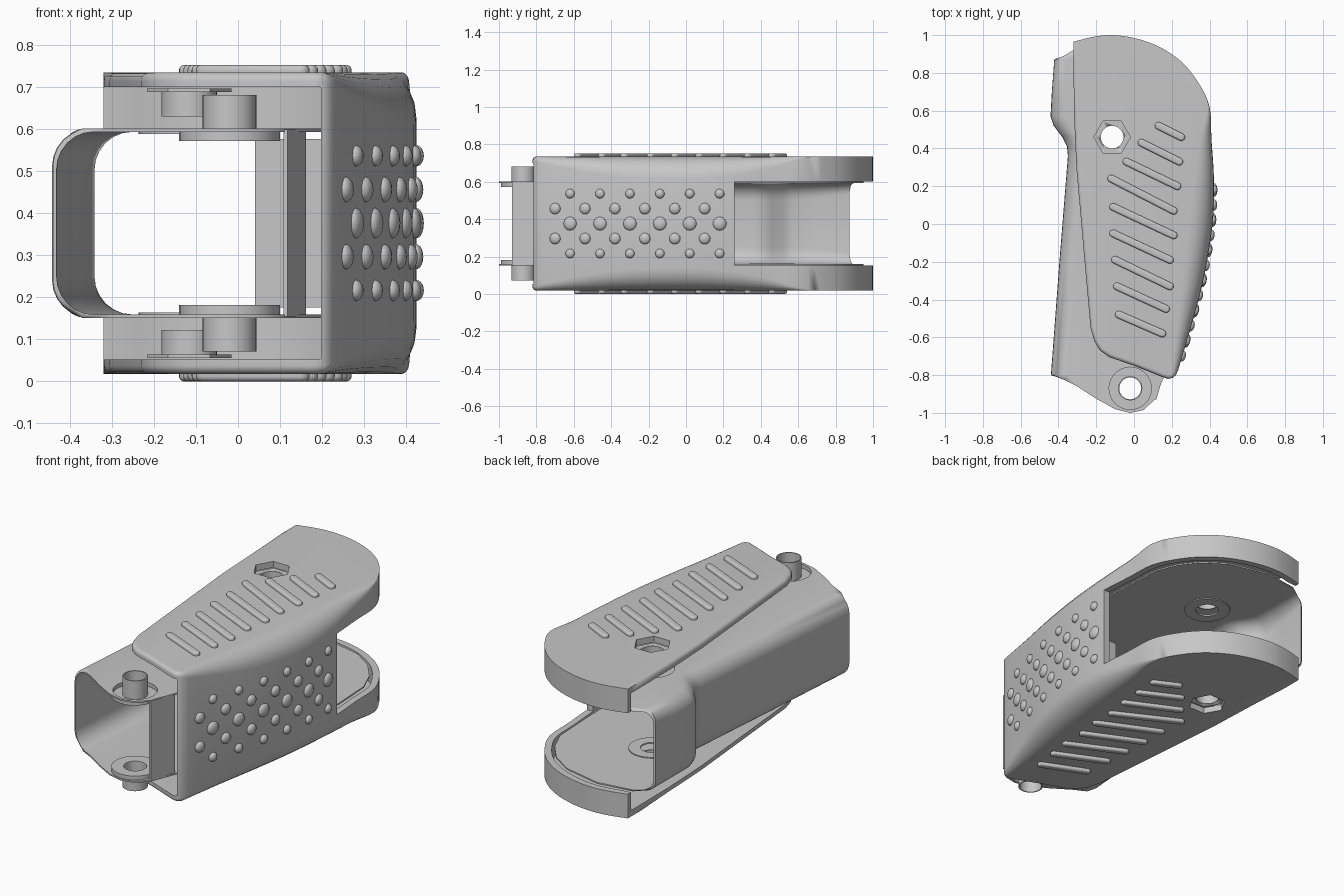
import bpy, bmesh
from math import sin, cos, pi, atan2
from mathutils import Vector, Matrix

if "Cube" in bpy.data.objects:
    bpy.data.objects.remove(bpy.data.objects["Cube"])

ZC = 0.376  # mid height: every part is symmetric about it
BOLT, PIVOT = (-0.116, 0.46), (-0.02, -0.87)

GREY = (0.57, 0.57, 0.57, 1)
grey = bpy.data.materials.new("plain grey")
grey.use_nodes = True
grey.diffuse_color = GREY
grey.node_tree.nodes["Principled BSDF"].inputs["Base Color"].default_value = GREY


def finish(name, bm, smooth=True):
    bmesh.ops.remove_doubles(bm, verts=bm.verts, dist=1e-5)
    bmesh.ops.recalc_face_normals(bm, faces=bm.faces)
    me = bpy.data.meshes.new(name)
    bm.to_mesh(me)
    bm.free()
    me.materials.append(grey)
    ob = bpy.data.objects.new(name, me)
    ob.location.z = ZC
    bpy.context.collection.objects.link(ob)
    if smooth:
        shade(ob)
    return ob


def shade(ob):
    bpy.ops.object.select_all(action='DESELECT')
    ob.select_set(True)
    bpy.context.view_layer.objects.active = ob
    bpy.ops.object.shade_smooth_by_angle(angle=0.6)


def cut(ob, cutter):
    cutter.hide_render = True
    mod = ob.modifiers.new("cut", 'BOOLEAN')
    mod.operation, mod.solver, mod.object = 'DIFFERENCE', 'EXACT', cutter
    bpy.context.view_layer.objects.active = ob
    bpy.ops.object.modifier_apply(modifier=mod.name)
    bpy.data.objects.remove(cutter)


def normals(pts):
    # outward normals of a clockwise outline
    out = []
    for i in range(len(pts)):
        a = (pts[i] - pts[i - 1]).to_2d().normalized()
        b = (pts[(i + 1) % len(pts)] - pts[i]).to_2d().normalized()
        out.append(Vector((-(a + b).y, (a + b).x, 0)).normalized())
    return out


def spline(pts, n=4):
    # open smooth curve through (x, y, fillet) points
    ext = [2 * pts[0] - pts[1]] + pts + [2 * pts[-1] - pts[-2]]
    out = []
    for a, b, c, d in zip(ext, ext[1:], ext[2:], ext[3:]):
        for j in range(n):
            t = j / n
            p = 0.5 * (2 * b + (c - a) * t + (2 * a - 5 * b + 4 * c - d) * t * t
                       + (3 * b - a - 3 * c + d) * t ** 3)
            p.z = p.z if p.z > 0.004 else 0
            out.append(p)
    return out + [pts[-1]]


def pillow(name, pts, half, inset=None):
    # solid with an outline whose top and bottom fillet varies along the edge
    nrm = [inset] * len(pts) if inset else normals(pts)
    bm, rings, steps = bmesh.new(), [], 6
    levels = [(s, k * pi / 2 / steps) for s, order in ((-1, range(steps, -1, -1)), (1, range(steps + 1)))
              for k in order]
    for s, t in levels:
        ring = []
        for p, n in zip(pts, nrm):
            q = Vector((p.x, p.y, 0)) - n * p.z * (1 - cos(t))
            q.z = s * (half - p.z * (1 - sin(t)))
            ring.append(bm.verts.new(q))
        rings.append(ring)
    for a, b in zip(rings, rings[1:]):
        for i in range(len(a)):
            j = (i + 1) % len(a)
            bm.faces.new((a[i], a[j], b[j], b[i]))
    bm.faces.new(rings[0])
    bm.faces.new(rings[-1])
    return finish(name, bm, False)


def prism(name, x, y, r, z0, z1, sides=32):
    bm = bmesh.new()
    turn = Matrix.Rotation(pi / 2 if sides == 6 else 0, 4, 'Z')
    bmesh.ops.create_cone(bm, cap_ends=True, segments=sides, radius1=r, radius2=r, depth=z1 - z0,
                          matrix=Matrix.Translation((x, y, (z0 + z1) / 2)) @ turn)
    return finish(name, bm)


def box(name, lo, hi):
    lo, hi = Vector(lo), Vector(hi)
    bm = bmesh.new()
    bmesh.ops.create_cube(bm, size=1, matrix=Matrix.Translation((lo + hi) / 2) @ Matrix.Diagonal((hi - lo).to_4d()))
    return finish(name, bm, False)


def ring(name, at, r0, r1, z0, z1, s):
    # hollow cylinder, mirrored to the lower half by s
    bm = bmesh.new()
    prof = [(r0, z0), (r1, z0), (r1, z1), (r0, z1)]
    loops = [[bm.verts.new((at[0] + r * cos(k * pi / 16), at[1] + r * sin(k * pi / 16), s * z))
              for k in range(32)] for r, z in prof]
    for i in range(4):
        a, b = loops[i], loops[(i + 1) % 4]
        for k in range(32):
            bm.faces.new((a[k], a[(k + 1) % 32], b[(k + 1) % 32], b[k]))
    return finish(name, bm)


# Outer grip shell: clockwise outline of x, y, fillet
vec = lambda pts: [Vector(p) for p in pts]
back = [(-.32, .965, 0), (-.22, .99, 0), (-.12, 1, 0), (0, .985, 0), (.13, .94, 0), (.25, .86, 0),
        (.34, .75, 0), (.4, .62, .01)]
side = [(.41, .45, .06), (.423, .25, .1), (.42, .05, .12), (.4, -.12, .12), (.36, -.33, .11),
        (.3, -.55, .08), (.235, -.77, .035)]
front = [(.222, -.8, .025), (.205, -.815, .02), (.18, -.82, .02), (.15, -.81, .02), (0, -.75, .02),
         (-.13, -.705, .02), (-.18, -.67, .02), (-.21, -.62, .02), (-.23, -.55, .02), (-.27, -.1, .02),
         (-.305, .3, .02), (-.318, .6, .02), (-.32, .85, 0)]
curve = spline(vec(back + side))
outline = curve + vec(front)
shell = pillow("grip_shell", outline, 0.358)

hollow = []
for p, n in list(zip(curve, normals(outline)))[2:]:
    q = p - n * 0.036
    r = p.z - 0.03
    hollow.append(Vector((q.x, q.y, r if r > 0.004 else 0)))
hollow += vec([(.17, -1.2, 0), (-.7, -1.2, 0), (-.7, .9, 0)])
cut(shell, pillow("hollow_cutter", hollow, 0.324))
cut(shell, box("notch_cutter", (-.8, .26, -.224), (.8, 1.3, .224)))
for s in (-1, 1):
    z0, z1 = sorted((s * 0.314, s * 0.5))
    cut(shell, prism("nut_cutter", *BOLT, 0.097, z0, z1, 6))
shade(shell)

# Inner sheet channel: clockwise outline, filleted along its closed side
wall = [(-.44, -.8, .09), (-.395, -.2, .09), (-.35, .36, .09), (-.355, .41, .09), (-.38, .46, .09),
        (-.425, .52, .09), (-.442, .57, .09), (-.435, .7, .08), (-.422, .87, .06)]
plate = [(-.32, .92, 0), (-.12, .95, 0), (.1, .9, 0), (.22, .82, 0), (.3, .72, 0), (.35, .6, 0), (.36, .4, 0),
         (.37, .1, 0), (.31, -.3, 0), (.17, -.78, 0), (.11, -.93, 0), (.05, -.985, 0), (-.02, -1, 0),
         (-.1, -.98, 0), (-.2, -.925, 0), (-.3, -.86, 0), (-.37, -.825, 0)]
channel = pillow("inner_channel", vec(wall + plate), 0.225, Vector((-1, 0, 0)))
gap = [Vector((x + .009, y, r)) for x, y, r in [(-.47, -1.2, .09)] + wall + [(-.41, 1.2, .06)]]
gap += vec([(.8, 1.2, 0), (.8, -1.2, 0)])
cut(channel, pillow("channel_cutter", gap, 0.217, Vector((-1, 0, 0))))
for at in (BOLT, PIVOT):
    cut(channel, prism("washer_cutter", *at, 0.115, -.5, .5))
shade(channel)

# Short flap and inner stop on the open side of the channel
pillow("front_flap", vec([(.108, -.93, 0), (.152, -.78, 0), (.162, -.78, 0), (.118, -.93, 0)]), .222)
box("inner_stop", (.04, -.11, -.2), (.37, -.1, .2))

for s, end in ((1, "top"), (-1, "bottom")):
    # Recessed washers, pivot tube and bolt boss
    for at, label, low in ((BOLT, "bolt", .212), (PIVOT, "pivot", .195)):
        ring(f"{end}_{label}_washer", at, .06, .12, low, low + .008, s)
        ring(f"{end}_{label}_washer_rim", at, .112, .12, low, .225, s)
    ring(f"{end}_pivot_tube", PIVOT, .058, .064, .195, .305, s)
    ring(f"{end}_bolt_boss", BOLT, .06, .066, .254, .32, s)
    nut = prism(f"{end}_nut_seat", *BOLT, .1, *sorted((s * .312, s * .32)), 6)
    cut(nut, prism("seat_cutter", *BOLT, .062, -.5, .5))

    # Raised finger ribs
    ribs = [(.13, .52, .25, .46), (.04, .43, .24, .33), (-.04, .33, .23, .2), (-.12, .24, .21, .07),
            (-.11, .09, .21, -.06), (-.11, -.05, .19, -.19), (-.1, -.19, .19, -.33),
            (-.09, -.33, .17, -.45), (-.08, -.48, .15, -.58)]
    for i, (x0, y0, x1, y1) in enumerate(ribs):
        a, b = Vector((x0, y0)), Vector((x1, y1))
        ang = atan2(y1 - y0, x1 - x0)
        pts = []
        for c, start in ((a, 1.5 * pi), (b, pi / 2)):
            for k in range(9):
                t = ang + start - k * pi / 8
                pts.append(Vector((c.x + .02 * cos(t), c.y + .02 * sin(t), .012)))
        rib = pillow(f"{end}_rib_{i + 1}", pts, .022)
        rib.location.z = ZC + s * .354
        shade(rib)

# Grip studs along the closed wall
wall_pts = curve[4 * len(back):]
for row, (dz, r, y0) in enumerate([(0, .036, -.62), (.08, .03, -.7), (-.08, .03, -.7),
                                   (.16, .025, -.62), (-.16, .025, -.62)]):
    for i in range(6):
        y = y0 + .16 * i
        a, b = next((a, b) for a, b in zip(wall_pts, wall_pts[1:]) if a.y >= y >= b.y)
        p = a.lerp(b, (a.y - y) / (a.y - b.y))
        turn = atan2(a.x - b.x, a.y - b.y)
        bm = bmesh.new()
        bmesh.ops.create_uvsphere(bm, u_segments=16, v_segments=10, radius=1,
                                  matrix=Matrix.Translation((p.x, y, dz)) @ Matrix.Rotation(-turn, 4, 'Z')
                                  @ Matrix.Diagonal((.018, r, r, 1)))
        finish(f"stud_{row + 1}_{i + 1}", bm)
